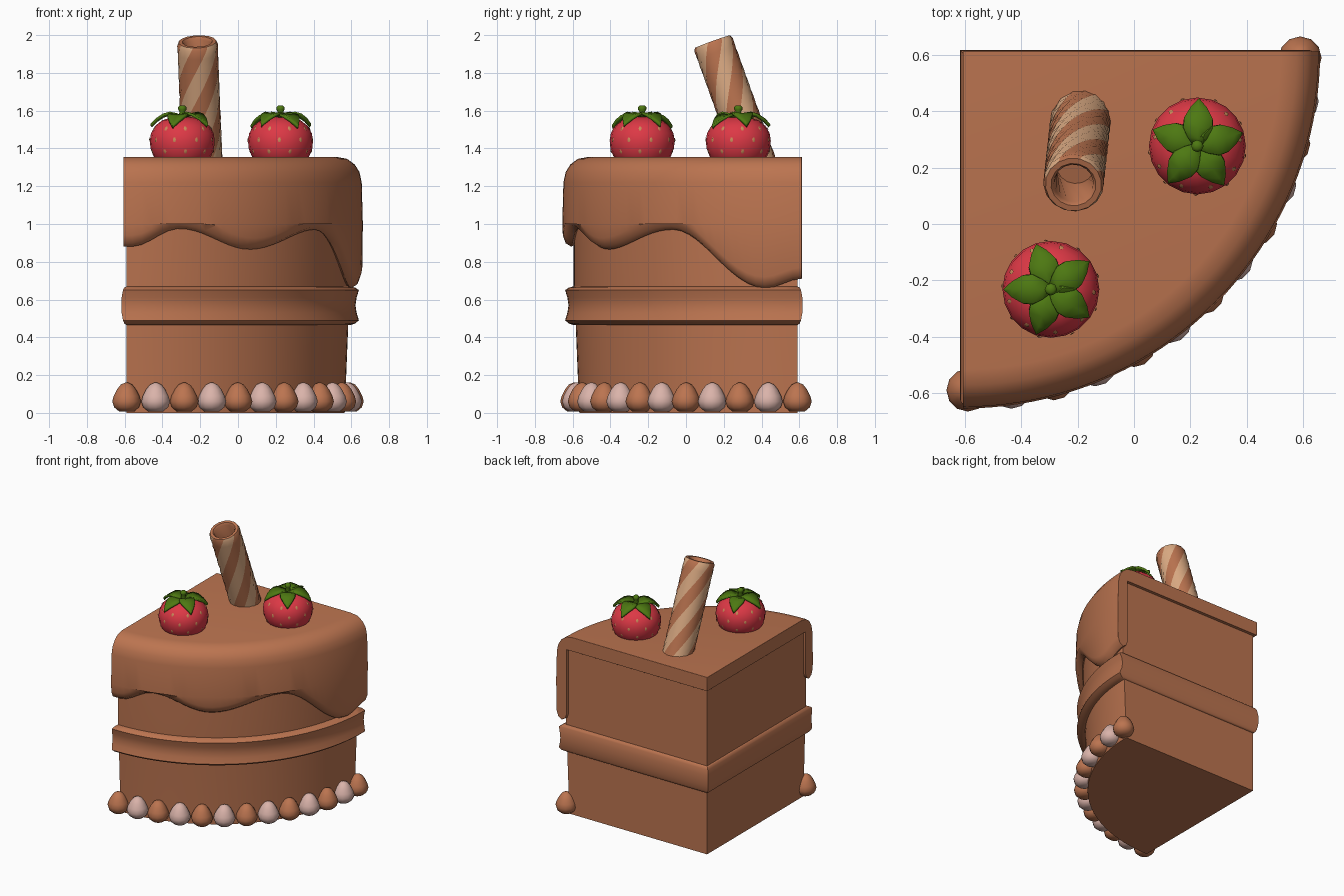
import bpy, bmesh, math
from math import sin, cos, pi, radians
from mathutils import Vector

if "Cube" in bpy.data.objects:
    bpy.data.objects.remove(bpy.data.objects["Cube"])


def mat(name, rgb):
    m = bpy.data.materials.new(name)
    m.diffuse_color = (*rgb, 1)
    m.use_nodes = True
    m.node_tree.nodes["Principled BSDF"].inputs["Base Color"].default_value = m.diffuse_color
    return m


BROWN = mat("chocolate", (0.50, 0.175, 0.08))
CREAM = mat("pink cream", (0.70, 0.45, 0.40))
TAN = mat("wafer tan", (0.72, 0.41, 0.23))
RED = mat("berry red", (0.72, 0.04, 0.06))
GREEN = mat("leaf green", (0.075, 0.19, 0.006))
SEED = mat("seed tan", (0.60, 0.25, 0.10))


def make(name, verts, faces, mats, angle=40, rule=None):
    me = bpy.data.meshes.new(name)
    me.from_pydata([tuple(v) for v in verts], [], faces)
    for m in mats:
        me.materials.append(m)
    if rule:
        for p in me.polygons:
            p.material_index = rule(p.index)
    bm = bmesh.new()
    bm.from_mesh(me)
    bmesh.ops.recalc_face_normals(bm, faces=bm.faces)
    bm.to_mesh(me)
    bm.free()
    me.shade_smooth()
    me.set_sharp_from_angle(angle=radians(angle))
    ob = bpy.data.objects.new(name, me)
    bpy.context.collection.objects.link(ob)
    return ob


def loft(name, rings, mats, angle=40, rule=None, caps=True):
    n = len(rings[0])
    verts = [v for r in rings for v in r]
    faces = [(j * n + i, j * n + (i + 1) % n, (j + 1) * n + (i + 1) % n, (j + 1) * n + i)
             for j in range(len(rings) - 1) for i in range(n)]
    if caps:
        faces += [tuple(range(n)), tuple(range(len(verts) - n, len(verts)))]
    return make(name, verts, faces, mats, angle, rule)


def lathe(name, profile, centre, sides, m, angle=60):
    cx, cy, cz = centre
    return loft(name, [[(cx + r * cos(2 * pi * i / sides), cy + r * sin(2 * pi * i / sides), cz + z)
                        for i in range(sides)] for r, z in profile], [m], angle)


# wedge shaped layers: each level is (height, offset of flat sides, arc radius)
AX, AY, STEPS = -0.59, 0.59, 32


def wedge(name, levels):
    rings = []
    for z, d, R in levels:
        arc = [(AX + R * sin(k * pi / 2 / STEPS), AY - R * cos(k * pi / 2 / STEPS), z)
               for k in range(STEPS + 1)]
        rings.append([(AX - d, AY + d, z), (AX - d, AY - R, z)] + arc[1:-1] + [(AX + R, AY + d, z)])
    return loft(name, rings, [BROWN], 35)


wedge("cake_body", [(0, 0, 1.155), (0.5, 0, 1.175), (0.68, 0, 1.185), (1.3, 0, 1.185)])
wedge("filling_band", [(0.465, 0.0, 1.185), (0.473, 0.012, 1.21), (0.49, 0.019, 1.23), (0.53, 0.026, 1.218),
                       (0.57, 0.028, 1.212), (0.61, 0.026, 1.218), (0.65, 0.019, 1.23),
                       (0.663, 0.012, 1.21), (0.67, 0.0, 1.185)])

# icing with a wavy dripping edge around the arc
KEYS = [(0, .88), (2, .88), (14, .975), (33, .865), (56, .97), (81, .66), (90, .71)]


def drip(a):
    for (a0, z0), (a1, z1) in zip(KEYS, KEYS[1:]):
        if a <= a1:
            return z0 + (z1 - z0) * (1 - cos(pi * (a - a0) / (a1 - a0))) / 2


IX, IY, LIP, N = -0.607, 0.613, 1.25, 40
verts, faces = [(IX, IY, 1.355), (IX, IY, LIP)], []
for k in range(N + 1):
    a = 90 * k / N
    zb = drip(a)
    section = [(1.13, 1.355), (1.185, 1.345), (1.225, 1.315), (1.25, 1.275), (1.262, 1.22), (1.268, 1.0),
               (1.265, zb + .06), (1.25, zb + .018), (1.22, zb), (1.19, zb + .02), (1.18, zb + .05), (1.18, LIP)]
    verts += [(IX + r * sin(radians(a)), IY - r * cos(radians(a)), z) for r, z in section]
M = len(section)
for k in range(N):
    for i in range(M - 1):
        b = 2 + k * M + i
        faces.append((b, b + 1, b + M + 1, b + M))
faces.append((0, *[2 + k * M for k in range(N + 1)]))
faces.append((1, *[1 + M + k * M for k in range(N + 1)]))
faces.append((0, *range(2, 2 + M), 1))
faces.append((0, *range(2 + N * M, 2 + N * M + M), 1))
icing = make("icing", verts, faces, [BROWN], 50)
bev = icing.modifiers.new("round_edges", "BEVEL")
bev.width, bev.segments, bev.limit_method, bev.angle_limit = 0.022, 3, "ANGLE", radians(55)

# piped cream drops along the bottom of the arc
DROP = [(.04, .008), (.066, .03), (.076, .06), (.068, .09), (.05, .125), (.03, .15), (.008, .16)]
for i in range(13):
    a = radians(7.5 * i)
    lathe(f"cream_drop_{i + 1}", DROP, (AX + 1.18 * sin(a), AY - 1.18 * cos(a), 0), 12, CREAM if i % 2 else BROWN)

# strawberries with seeds, leaves and stem
BERRY = [(.13, -.02), (.153, .01), (.168, .05), (.172, .09), (.166, .13), (.143, .17), (.105, .2), (.05, .215), (.004, .218)]


def berry_radius(z):
    for (r0, z0), (r1, z1) in zip(BERRY, BERRY[1:]):
        if z <= z1:
            return r0 + (r1 - r0) * (z - z0) / (z1 - z0)


def strawberry(tag, x, y, turn):
    z0 = 1.35
    lathe(f"berry_{tag}", BERRY, (x, y, z0), 20, RED)
    sv, sf = [], []
    for row, z in enumerate((.035, .095, .155)):
        for k in range(9):
            a = 2 * pi * (k + row * .5) / 9 + turn
            out = Vector((cos(a), sin(a), 0))
            side = Vector((-sin(a), cos(a), 0))
            low, high = berry_radius(z - .014), berry_radius(z + .014)
            up = Vector((out.x * (high - low), out.y * (high - low), .028)).normalized()
            nrm = side.cross(up)
            c = Vector((x, y, z0 + z)) + out * berry_radius(z) + nrm * .002
            b = len(sv)
            sv += [c + side * .009 * cos(q * pi / 3) + up * .014 * sin(q * pi / 3) for q in range(6)]
            sv.append(c + nrm * .004)
            sf += [(b + q, b + (q + 1) % 6, b + 6) for q in range(6)]
    make(f"seeds_{tag}", sv, sf, [SEED])
    lv, lf = [], []
    rows = [(0.0, .014, .215), (.03, .036, .23), (.065, .053, .238), (.1, .05, .228), (.135, .03, .205), (.165, .003, .175)]
    for k in range(5):
        a = turn + 2 * pi * k / 5
        b = len(lv)
        for r, w, z in rows:
            for s in (-1, 0, 1):
                lv.append((x + r * cos(a) - s * w * sin(a), y + r * sin(a) + s * w * cos(a),
                           z0 + z - (.008 if s == 0 else 0) - .008 * (k % 2)))
        for j in range(len(rows) - 1):
            for s in range(2):
                q = b + j * 3 + s
                lf.append((q, q + 1, q + 4, q + 3))
    leaves = make(f"leaves_{tag}", lv, lf, [GREEN], 30)
    sol = leaves.modifiers.new("thickness", "SOLIDIFY")
    sol.thickness, sol.offset = 0.014, 0
    lathe(f"stem_{tag}", [(.02, .21), (.015, .245), (.022, .256), (.022, .268), (.012, .278)], (x, y, z0), 8, GREEN)


strawberry("front", -0.295, -0.232, radians(36))
strawberry("back", 0.225, 0.277, radians(88))

# leaning rolled wafer with spiral stripes
top, base = Vector((-0.215, 0.14, 1.965)), Vector((-0.187, 0.39, 1.27))
axis = (top - base).normalized()
u = Vector((1, 0, 0)) - axis * axis.x
u.normalize()
v = axis.cross(u)
L, S, J = (top - base).length, 16, 16
prof = [(.108, L * j / J * .975) for j in range(J + 1)] + [(.1, L), (.08, L), (.07, L - .015), (.068, L - .2)]
rings = []
for r, h in prof:
    tw = 5.0 * h
    rings.append([base + axis * h + r * (u * cos(2 * pi * i / S + tw) + v * sin(2 * pi * i / S + tw)) for i in range(S)])
loft("wafer_roll", rings, [BROWN, TAN], 50,
     lambda f: 1 if f < (J + 1) * S and (f % S) % 4 < 2 else 0)
